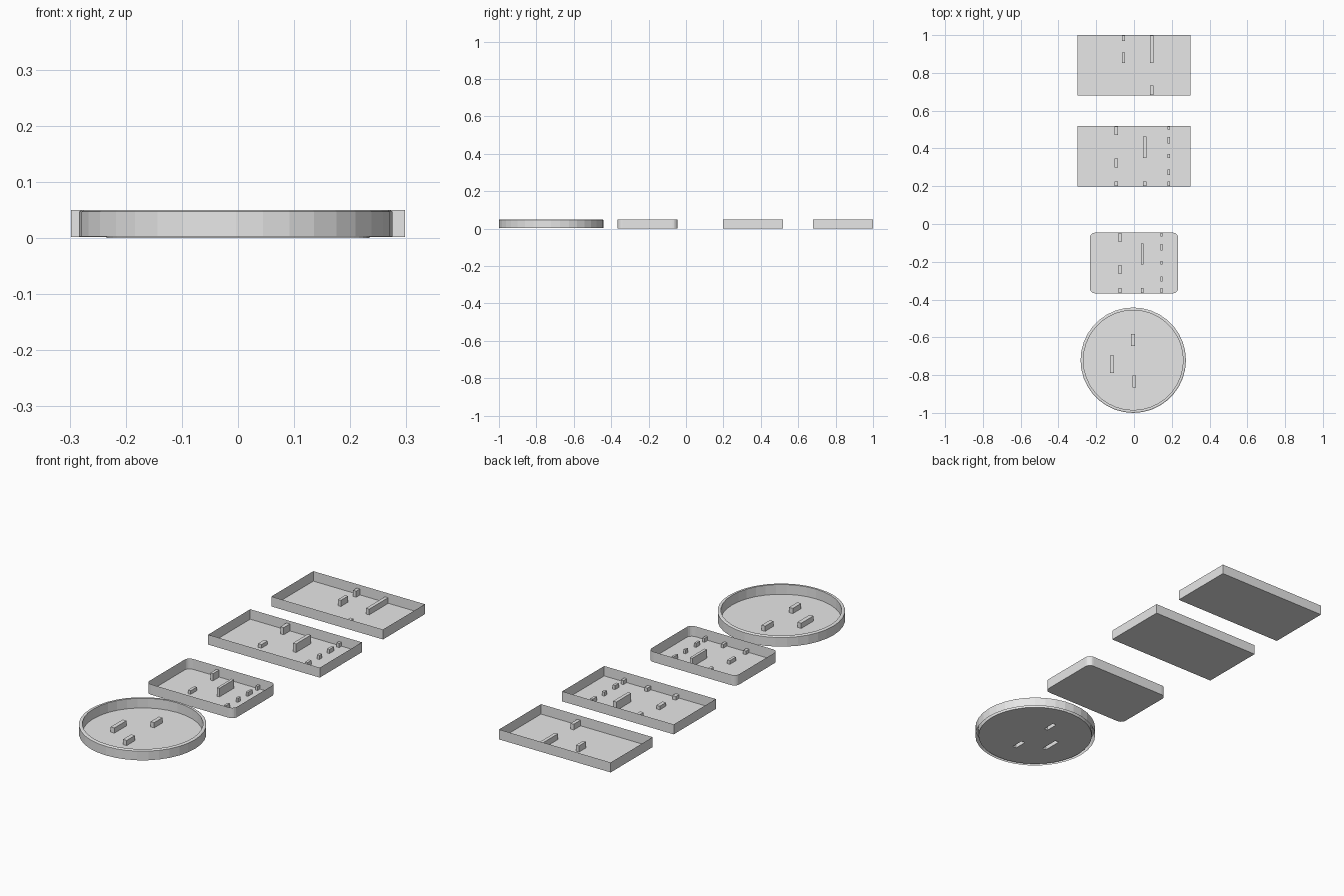
import bpy, bmesh, math

cube = bpy.data.objects.get("Cube")
if cube:
    bpy.data.objects.remove(cube)

grey = bpy.data.materials.new("light_grey")
grey.use_nodes = True
grey.diffuse_color = (0.8, 0.8, 0.8, 1)
grey.node_tree.nodes["Principled BSDF"].inputs["Base Color"].default_value = (0.8, 0.8, 0.8, 1)


def finish(bm, name):
    bmesh.ops.recalc_face_normals(bm, faces=bm.faces[:])
    mesh = bpy.data.meshes.new(name)
    bm.to_mesh(mesh)
    bm.free()
    mesh.materials.append(grey)
    obj = bpy.data.objects.new(name, mesh)
    bpy.context.collection.objects.link(obj)
    return obj


def circle(cx, cy, r, n):
    return [(cx + r * math.cos(2 * math.pi * i / n),
             cy + r * math.sin(2 * math.pi * i / n)) for i in range(n)]


def rectangle(x0, x1, y0, y1, r=0, steps=5):
    if r == 0:
        return [(x0, y0), (x1, y0), (x1, y1), (x0, y1)]
    pts = []
    centres = [(x1 - r, y1 - r), (x0 + r, y1 - r), (x0 + r, y0 + r), (x1 - r, y0 + r)]
    for k, (cx, cy) in enumerate(centres):
        for s in range(steps + 1):
            a = math.pi / 2 * (k + s / steps)
            pts.append((cx + r * math.cos(a), cy + r * math.sin(a)))
    return pts


def ring(bm, pts, z):
    return [bm.verts.new((x, y, z)) for x, y in pts]


def bridge(bm, a, b):
    n = len(a)
    for i in range(n):
        j = (i + 1) % n
        bm.faces.new((a[i], a[j], b[j], b[i]))


# Shallow open tray made of thin sheet
def tray(name, outline, z0, z1):
    bm = bmesh.new()
    low, high = ring(bm, outline, z0), ring(bm, outline, z1)
    bm.faces.new(low)
    bridge(bm, low, high)
    finish(bm, name)


# Upright ribs standing on a tray floor: (x0, x1, y0, y1, height)
def ribs(name, items, z0, scale_x=1, shift_y=0):
    bm = bmesh.new()
    for x0, x1, y0, y1, h in items:
        pts = rectangle(x0 * scale_x, x1 * scale_x, y0 + shift_y, y1 + shift_y)
        low, high = ring(bm, pts, z0 + 0.0005), ring(bm, pts, z0 + h)
        bridge(bm, low, high)
        bm.faces.new(low)
        bm.faces.new(high)
    finish(bm, name)


TOP = 0.05
BASE = 0.002

# Back tray
tray("back_tray", rectangle(-0.298, 0.298, 0.68, 1), BASE, TOP)
ribs("back_tray_ribs", [
    (-0.064, -0.048, 0.97, 0.998, 0.03),
    (-0.064, -0.048, 0.853, 0.907, 0.03),
    (0.086, 0.103, 0.853, 0.998, 0.028),
    (0.086, 0.103, 0.682, 0.733, 0.028)], BASE)

# Two trays sharing one rib layout
layout = [(-0.103, -0.085, 0.47, 0.517, 0.035),
          (-0.103, -0.085, 0.3, 0.347, 0.018),
          (-0.103, -0.085, 0.2, 0.225, 0.018),
          (0.048, 0.065, 0.35, 0.463, 0.042),
          (0.048, 0.065, 0.2, 0.225, 0.018)]
for y0, y1 in [(0.5, 0.517), (0.426, 0.46), (0.35, 0.37), (0.26, 0.288), (0.2, 0.225)]:
    layout.append((0.177, 0.19, y0, y1, 0.02))

tray("middle_tray", rectangle(-0.298, 0.298, 0.198, 0.519), BASE, TOP)
ribs("middle_tray_ribs", layout, BASE)
tray("rounded_tray", rectangle(-0.234, 0.234, -0.367, -0.046, 0.027), 0, TOP)
ribs("rounded_tray_ribs", layout, 0, 0.79, -0.565)

# Round tray: floor with hollow ribs raised out of it, and a hollow rim
bm = bmesh.new()
cx, cy, z0, n = -0.004, -0.721, 0.003, 36
floor = ring(bm, circle(cx, cy, 0.264, n), z0)
holes = [ring(bm, rectangle(*b), z0) for b in [
    (-0.015, 0.004, -0.645, -0.582),
    (-0.127, -0.107, -0.79, -0.697),
    (-0.009, 0.011, -0.865, -0.802)]]
edges = []
for loop in [floor] + holes:
    edges += [bm.edges.new((loop[i], loop[i - 1])) for i in range(len(loop))]
bmesh.ops.triangle_fill(bm, edges=edges, use_beauty=True, normal=(0, 0, 1))
for hole in holes:
    cap = ring(bm, [(v.co.x, v.co.y) for v in hole], z0 + 0.025)
    bridge(bm, hole, cap)
    bm.faces.new(cap)
last = floor
for r, z in [(0.264, TOP), (0.274, TOP), (0.279, 0.047), (0.279, z0)]:
    nxt = ring(bm, circle(cx, cy, r, n), z)
    bridge(bm, last, nxt)
    last = nxt
finish(bm, "round_tray")
